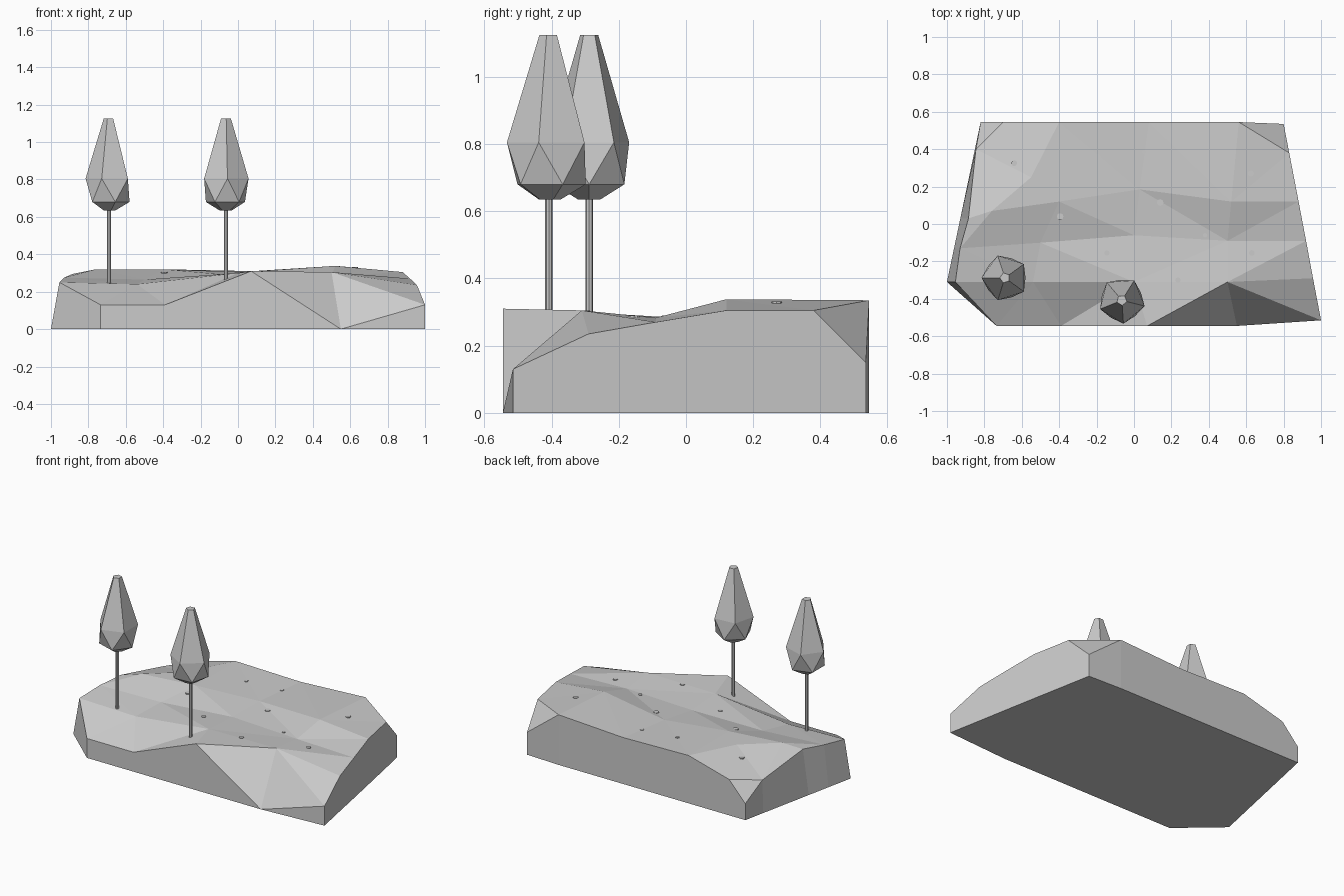
import bpy, bmesh, math
from mathutils import Vector
from mathutils.bvhtree import BVHTree
from mathutils.geometry import delaunay_2d_cdt

if "Cube" in bpy.data.objects:
    bpy.data.objects.remove(bpy.data.objects["Cube"])


def add_object(name, bm):
    bmesh.ops.remove_doubles(bm, verts=bm.verts[:], dist=0.0005)
    bmesh.ops.recalc_face_normals(bm, faces=bm.faces[:])
    mesh = bpy.data.meshes.new(name)
    bm.to_mesh(mesh)
    obj = bpy.data.objects.new(name, mesh)
    bpy.context.collection.objects.link(obj)
    return obj


# Terrain: rim of the upper surface, counter-clockwise from the front left
rim = [(-0.735, -0.545, 0.13), (-0.39, -0.545, 0.13), (0.07, -0.545, 0.31),
       (0.55, -0.545, 0.0), (1, -0.515, 0.13), (0.957, -0.29, 0.235),
       (0.92, -0.09, 0.27), (0.88, 0.12, 0.305), (0.83, 0.38, 0.305),
       (0.80, 0.535, 0.15), (0.56, 0.545, 0.335), (0.08, 0.545, 0.31),
       (-0.40, 0.545, 0.32), (-0.70, 0.545, 0.24), (-0.82, 0.545, 0.11),
       (-0.845, 0.40, 0.22), (-0.885, 0.03, 0.295), (-0.93, -0.13, 0.275),
       (-0.955, -0.31, 0.25)]
# Terrain: inner points in rows from front to back
inner = [(-0.54, -0.31, 0.24), (0, -0.31, 0.30), (0.5, -0.31, 0.305),
         (-0.5, -0.10, 0.265), (0, -0.06, 0.285), (0.5, -0.09, 0.283),
         (-0.76, 0.07, 0.32), (-0.4, 0.12, 0.32), (0.03, 0.185, 0.305),
         (0.52, 0.12, 0.338), (-0.55, 0.25, 0.32)]
n = len(rim)
rows = [(18, n, n + 1, n + 2, 5), (17, n + 3, n + 4, n + 5, 6),
        (16, n + 6, n + 7, n + 8, n + 9, 7), (2, n + 2, 3), (n + 2, 4),
        (1, n), (n + 6, n + 10, 13), (15, n + 10), (n + 9, 10)]
edges = [(i, (i + 1) % n) for i in range(n)]
for row in rows:
    edges += list(zip(row, row[1:]))
pts = rim + inner
flat, _, tris, src, _, _ = delaunay_2d_cdt(
    [Vector(p[:2]) for p in pts], edges, [list(range(n))], 1, 1e-5)

bm = bmesh.new()
top = [bm.verts.new((p.x, p.y, pts[s[0]][2] if s else 0.3))
       for p, s in zip(flat, src)]
for t in tris:
    bm.faces.new([top[i] for i in t])
ground_tree = BVHTree.FromBMesh(bm)

# Terrain: side walls and underside, with the left wall leaning inwards
index = {s: i for i, group in enumerate(src) for s in group}
loop = [top[index[i]] for i in range(n)]
foot = []
for i, v in enumerate(loop):
    x = v.co.x
    if i >= 15:
        x = -0.82 - 0.18 * (0.545 - v.co.y) / 0.855
    foot.append(bm.verts.new((x, v.co.y, 0)))
for i in range(n):
    j = (i + 1) % n
    bm.faces.new((loop[i], foot[i], foot[j], loop[j]))
bm.faces.new(foot[::-1])
add_object("terrain", bm)


def ground(x, y):
    hit = ground_tree.ray_cast(Vector((x, y, 2)), Vector((0, 0, -1)))[0]
    return hit.z if hit else 0.3


def post(name, x, y, z0, z1, r):
    bm = bmesh.new()
    bmesh.ops.create_cone(bm, cap_ends=True, segments=8,
                          radius1=r, radius2=r, depth=z1 - z0)
    bmesh.ops.translate(bm, verts=bm.verts[:], vec=(x, y, (z0 + z1) / 2))
    add_object(name, bm)


# Crown: five-sided rings, the widest two staggered by half a step
def crown(name, x, y, turn):
    bm = bmesh.new()
    rings = []
    for z, r, shift in ((0.635, 0.035, 36), (0.68, 0.11, 36),
                        (0.805, 0.125, 0), (1.125, 0.028, 0)):
        rings.append([bm.verts.new((
            x + r * math.cos(math.radians(turn + shift + 72 * k)),
            y + r * math.sin(math.radians(turn + shift + 72 * k)), z))
            for k in range(5)])
    low, belly, wide, tip = rings
    for k in range(5):
        j = (k + 1) % 5
        bm.faces.new((low[k], low[j], belly[j], belly[k]))
        bm.faces.new((wide[k], belly[k], wide[j]))
        bm.faces.new((belly[k], belly[j], wide[j]))
        bm.faces.new((wide[k], wide[j], tip[j], tip[k]))
    bm.faces.new(low[::-1])
    bm.faces.new(tip)
    add_object(name, bm)


for side, x, y, turn in (("left", -0.69, -0.288, 180), ("middle", -0.065, -0.408, -14)):
    post(side + "_trunk", x, y, ground(x, y) - 0.01, 0.66, 0.011)
    crown(side + "_crown", x, y, turn)

# Small round stumps barely standing out of the ground
stumps = [(-0.64, 0.325, 0.016), (-0.19, 0.36, 0.012), (0.055, 0.385, 0.012),
          (0.625, 0.27, 0.016), (-0.395, 0.04, 0.018), (0.14, 0.115, 0.018),
          (0.38, -0.06, 0.012), (0.63, -0.155, 0.016), (-0.145, -0.155, 0.015),
          (0.235, -0.30, 0.015)]
for i, (x, y, r) in enumerate(stumps):
    z = ground(x, y)
    post(f"stump_{i + 1}", x, y, z - 0.01, z + 0.004, r)
